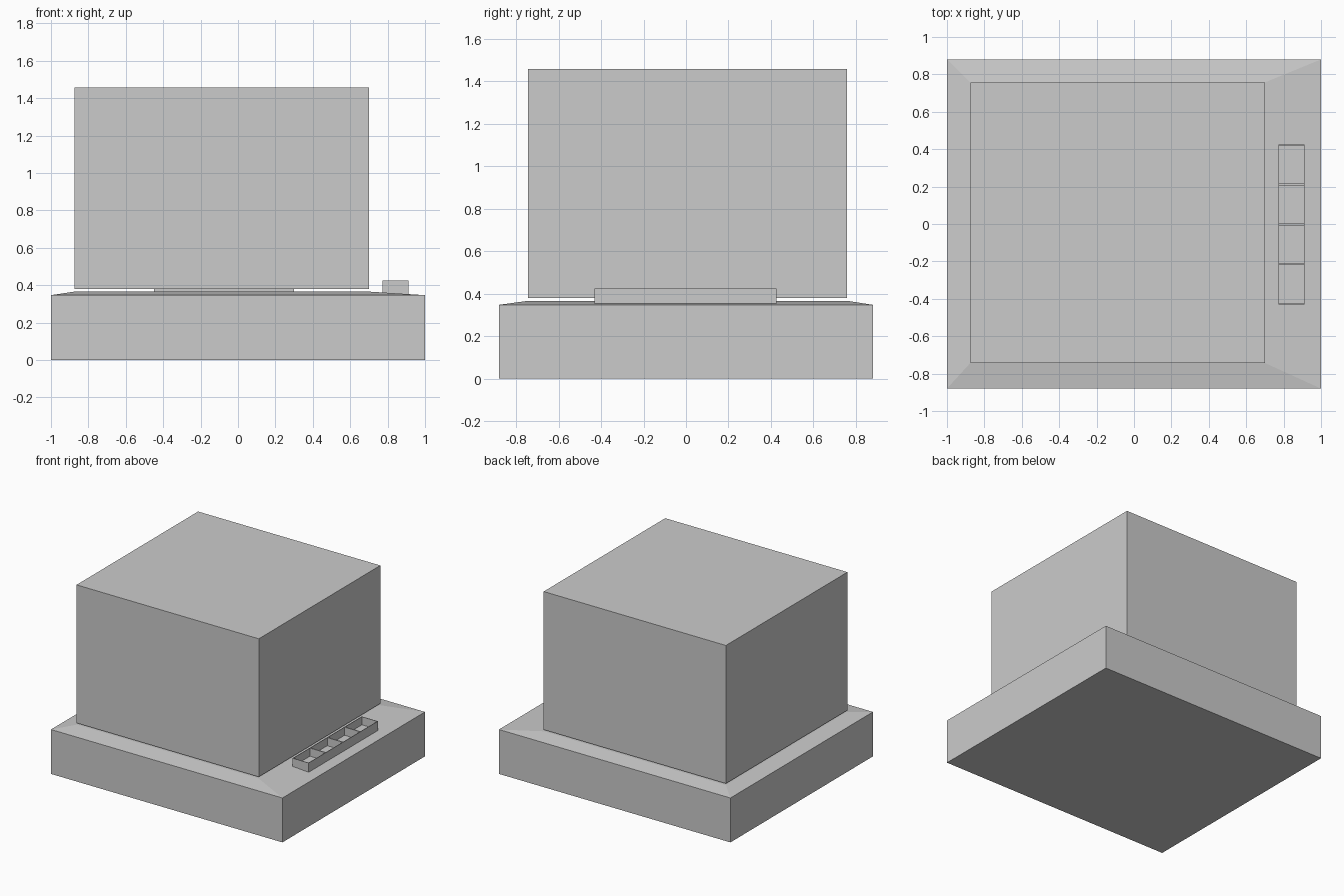
import bpy, bmesh
from mathutils import Vector

if "Cube" in bpy.data.objects:
    bpy.data.objects.remove(bpy.data.objects["Cube"])


def finish(name, bm):
    bmesh.ops.recalc_face_normals(bm, faces=bm.faces)
    mesh = bpy.data.meshes.new(name)
    bm.to_mesh(mesh)
    bm.free()
    obj = bpy.data.objects.new(name, mesh)
    bpy.context.collection.objects.link(obj)
    return obj


def stacked(name, sections):
    """Closed solid through rectangles (x0, x1, y0, y1, z), listed bottom to top."""
    bm = bmesh.new()
    rings = [[bm.verts.new(p) for p in
              ((x0, y0, z), (x1, y0, z), (x1, y1, z), (x0, y1, z))]
             for x0, x1, y0, y1, z in sections]
    for a, b in zip(rings, rings[1:]):
        for i in range(4):
            j = (i + 1) % 4
            bm.faces.new((a[i], a[j], b[j], b[i]))
    bm.faces.new(rings[0][::-1])
    bm.faces.new(rings[-1])
    return finish(name, bm)


def cell_tray(name, x0, x1, y0, y1, bottom, floor, top, cells, wall):
    """Row of open square compartments with thin walls."""
    bm = bmesh.new()
    step = (y1 - y0) / cells
    rows = [[bm.verts.new((x, y0 + i * step, top)) for x in (x0, x1)]
            for i in range(cells + 1)]
    tops = [bm.faces.new((a[0], a[1], b[1], b[0])) for a, b in zip(rows, rows[1:])]
    # outer walls and underside
    rim = [e for e in bm.edges if e.is_boundary]
    ext = bmesh.ops.extrude_edge_only(bm, edges=rim)["geom"]
    for v in (g for g in ext if isinstance(g, bmesh.types.BMVert)):
        v.co.z = bottom
    bmesh.ops.holes_fill(bm, edges=[e for e in bm.edges if e.is_boundary], sides=0)
    # sunken compartments
    bmesh.ops.inset_individual(bm, faces=tops, thickness=wall)
    for face in tops:
        new = bmesh.ops.extrude_face_region(bm, geom=[face])["geom"]
        bmesh.ops.translate(bm, vec=Vector((0, 0, floor - top)),
                            verts=[g for g in new if isinstance(g, bmesh.types.BMVert)])
        bmesh.ops.delete(bm, geom=[face], context='FACES_ONLY')
    return finish(name, bm)


body = (-0.875, 0.70, -0.743, 0.757)

# plinth with sloped upper edge
stacked("base", [(-1, 1, -0.88, 0.88, 0), (-1, 1, -0.88, 0.88, 0.347), body + (0.366,)])
# small pad that lifts the big block clear of the base
stacked("support_pad", [(-0.45, 0.30, -0.37, 0.38, 0.355), (-0.45, 0.30, -0.37, 0.38, 0.38)])
# large block
stacked("upper_block", [body + (0.379,), body + (1.458,)])
# compartment strip on the right-hand ledge
cell_tray("side_tray", 0.772, 0.912, -0.43, 0.425, 0.345, 0.362, 0.425, 4, 0.006)
